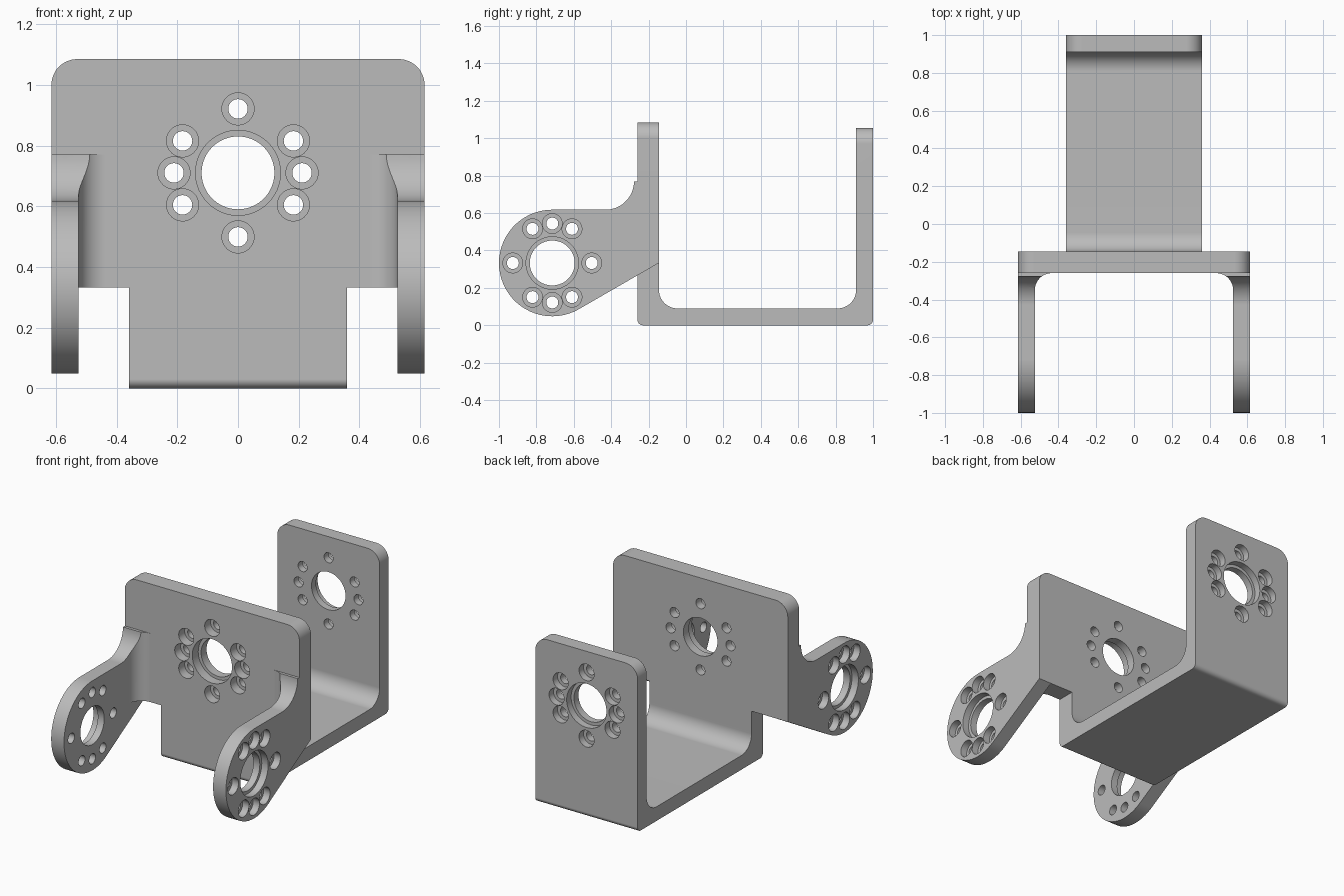
import bpy, bmesh
from math import sin, cos, radians, tan
from mathutils import Vector

if "Cube" in bpy.data.objects:
    bpy.data.objects.remove(bpy.data.objects["Cube"])

grey = bpy.data.materials.new("light grey metal")
grey.use_nodes = True
grey.diffuse_color = (0.5, 0.5, 0.5, 1)
grey.node_tree.nodes["Principled BSDF"].inputs["Base Color"].default_value = grey.diffuse_color


def arc(cx, cy, r, start, end, step=6):
    n = max(2, round(abs(end - start) / step))
    angles = [radians(start + (end - start) * i / n) for i in range(n + 1)]
    return [(cx + r * cos(a), cy + r * sin(a)) for a in angles]


def rounded(corners, n=12):
    """Outline from (u, v, radius) corners; right angles become arcs."""
    out = []
    for i, (u, v, r) in enumerate(corners):
        p = Vector((u, v))
        if not r:
            out.append((u, v))
            continue
        a = (Vector(corners[i - 1][:2]) - p).normalized()
        b = (Vector(corners[(i + 1) % len(corners)][:2]) - p).normalized()
        for k in range(n + 1):
            t = radians(90 * k / n)
            q = p + (a + b) * r - b * r * cos(t) - a * r * sin(t)
            out.append(tuple(q))
    return out


def prisms(name, outlines, axis, lo, hi):
    """Extrude one or more outlines along an axis into one mesh."""
    place = {"x": lambda u, v, w: (w, u, v),
             "y": lambda u, v, w: (u, w, v),
             "z": lambda u, v, w: (u, v, w)}[axis]
    bm = bmesh.new()
    for pts in outlines:
        low = [bm.verts.new(place(u, v, lo)) for u, v in pts]
        high = [bm.verts.new(place(u, v, hi)) for u, v in pts]
        bm.faces.new(low)
        bm.faces.new(high)
        for i in range(len(pts)):
            bm.faces.new((low[i - 1], low[i], high[i], high[i - 1]))
    bmesh.ops.recalc_face_normals(bm, faces=bm.faces)
    mesh = bpy.data.meshes.new(name)
    bm.to_mesh(mesh)
    bm.free()
    mesh.materials.append(grey)
    ob = bpy.data.objects.new(name, mesh)
    bpy.context.collection.objects.link(ob)
    return ob


def combine(target, tool, operation):
    mod = target.modifiers.new("combine", "BOOLEAN")
    mod.operation, mod.object, mod.solver = operation, tool, "EXACT"
    bpy.context.view_layer.objects.active = target
    bpy.ops.object.modifier_apply(modifier=mod.name)
    bpy.data.objects.remove(tool)


# U-shaped channel, with rounded upper corners on the back leg
front, inner, back, rear = -0.26, -0.145, 0.91, 1.0
bracket = prisms("bracket", [rounded([
    (front, 0, 0.03), (rear, 0, 0.03), (rear, 1.055, 0), (back, 1.055, 0),
    (back, 0.09, 0.1), (inner, 0.09, 0.1), (inner, 0.6, 0), (front, 0.6, 0)])],
    "x", -0.36, 0.36)
combine(bracket, prisms("leg_shape", [rounded([
    (-0.36, -0.1, 0), (0.36, -0.1, 0), (0.36, 1.055, 0.085), (-0.36, 1.055, 0.085)])],
    "y", -0.5, 1.1), "INTERSECT")

# Wide front plate
combine(bracket, prisms("front_plate", [rounded([
    (-0.615, 0.333, 0), (0.615, 0.333, 0), (0.615, 1.085, 0.085), (-0.615, 1.085, 0.085)])],
    "y", front, inner), "UNION")

# Side arms, each with a fillet blending into the plate
hub_y, hub_z = -0.715, 0.333
slope_start = hub_y + 0.285 * cos(radians(300)), hub_z + 0.285 * sin(radians(300))
slope_end = slope_start[1] + (inner - slope_start[0]) * tan(radians(30))
arm_outline = (arc(hub_y, hub_z, 0.285, 90, 300) + [(inner, slope_end), (inner, 0.77)]
               + arc(-0.43, 0.77, 0.152, 0, -90))
for s in (1, -1):
    arm = prisms("arm", [arm_outline], "x", s * 0.525, s * 0.615)
    corner = arc(0.435, -0.35, 0.09, 0, 90) + [(0.435, -0.2), (0.57, -0.2), (0.57, -0.35)]
    fillet = prisms("fillet", [[(s * u, v) for u, v in corner]], "z", 0.333, 0.77)
    combine(fillet, prisms("arm_shape", [arm_outline], "x", s * 0.4, s * 0.7), "INTERSECT")
    combine(arm, fillet, "UNION")
    combine(bracket, arm, "UNION")


# Stepped centre hole with a ring of eight counterbored screw holes
def hole_pattern(cu, cv, turn, axis, outside, inside, depth):
    def outlines(big, small):
        ring = [radians(a + turn) for a in (0, 30, 90, 150, 180, 210, 270, 330)]
        return [arc(cu, cv, big, 0, 360, 6)[:-1]] + [
            arc(cu + 0.211 * cos(a), cv + 0.211 * sin(a), small, 0, 360, 12)[:-1] for a in ring]
    step = 1 if outside > inside else -1
    combine(bracket, prisms("through_holes", outlines(0.12, 0.032), axis,
                            outside + step * 0.03, inside - step * 0.03), "DIFFERENCE")
    combine(bracket, prisms("counterbores", outlines(0.14, 0.053), axis,
                            outside + step * 0.03, outside - step * depth), "DIFFERENCE")


hole_pattern(0, 0.71, 0, "y", front, inner, 0.06)
hole_pattern(0, 0.71, 0, "y", rear, back, 0.045)
for s in (1, -1):
    hole_pattern(hub_y, hub_z, 90, "x", s * 0.615, s * 0.525, 0.045)

# Smooth the curved faces, keep the flats crisp
bpy.ops.object.select_all(action="DESELECT")
bracket.select_set(True)
bpy.context.view_layer.objects.active = bracket
bpy.ops.object.shade_smooth_by_angle(angle=radians(30))
weighted = bracket.modifiers.new("flat_normals", "WEIGHTED_NORMAL")
weighted.keep_sharp = True
